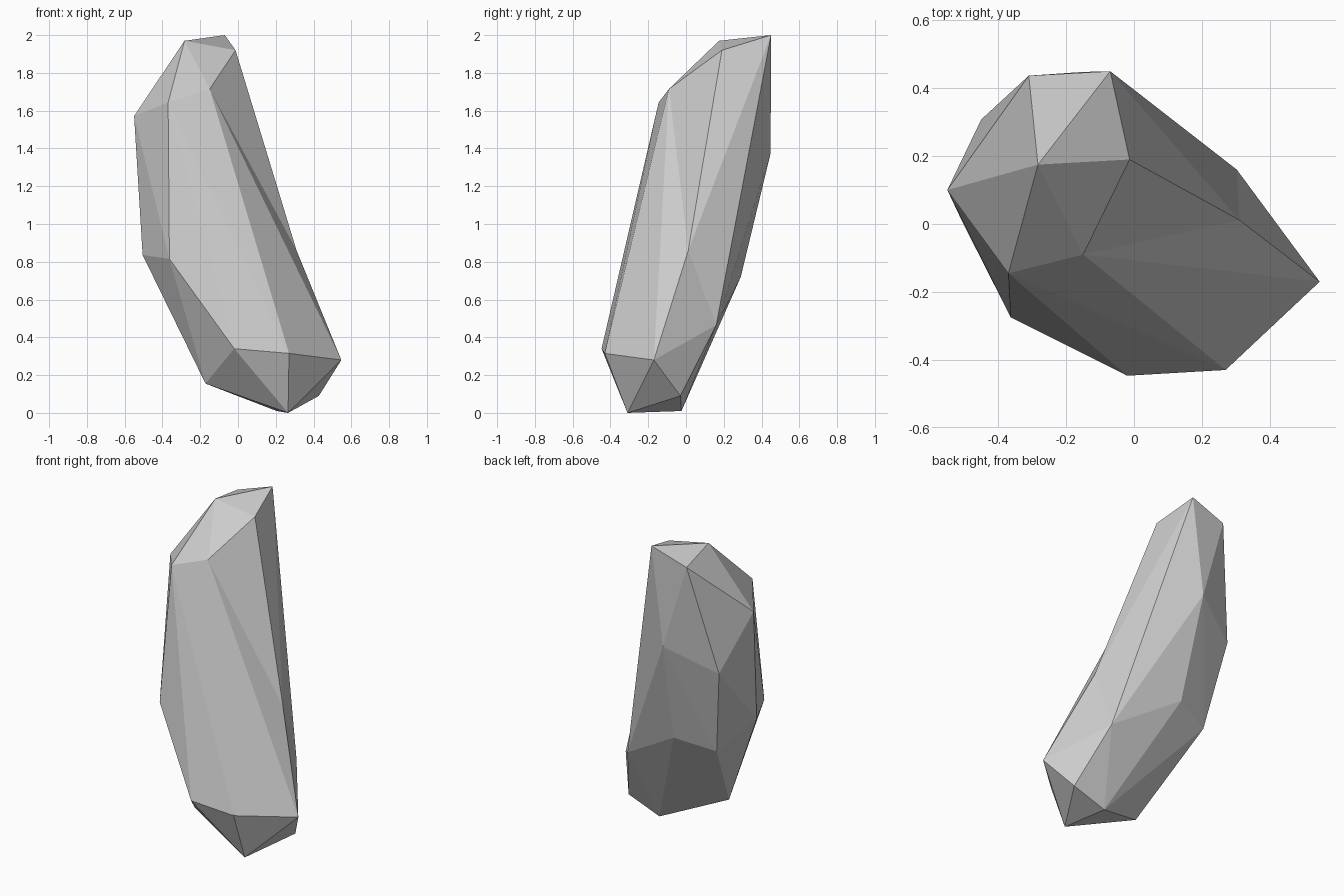
import bpy, bmesh

if "Cube" in bpy.data.objects:
    bpy.data.objects.remove(bpy.data.objects["Cube"])

# Corner points of the leaning boulder, from the crown down to the foot
crown = [(-.07, .45, 2.0), (-.283, .175, 1.97), (-.013, .19, 1.92), (-.31, .437, 1.92)]
shoulder = [(-.15, -.09, 1.715), (-.37, -.145, 1.643), (-.55, .10, 1.572)]
middle = [(-.15, .448, 1.375), (-.45, .308, 1.225), (-.505, .005, .836),
          (-.363, -.275, .815), (-.115, .29, .72), (-.358, .20, .663)]
base = [(.303, .16, .465), (-.02, -.447, .34), (.27, -.43, .315), (.547, -.17, .28)]
foot = [(-.172, -.19, .155), (.428, -.03, .09), (.205, -.024, .01), (.265, -.31, 0)]

# Wrap the points in a faceted skin
bm = bmesh.new()
top = [bm.verts.new(p) for p in crown]
side = [bm.verts.new(p) for p in shoulder]
mid = [bm.verts.new(p) for p in middle]
low = [bm.verts.new(p) for p in base]
for p in foot:
    bm.verts.new(p)
bmesh.ops.convex_hull(bm, input=bm.verts[:])

# Shallow dent on the right side: reopen that panel and fan it to an inset point
rim = {top[0], top[2], side[0], low[3], low[0]}
panel = [f for f in bm.faces if set(f.verts) <= rim]
if panel:
    bmesh.ops.delete(bm, geom=panel, context='FACES')
    edges = [e for e in bm.edges if e.is_boundary]
    dent = bm.verts.new((.31, .012, .86))
    for e in edges:
        bm.faces.new((e.verts[0], e.verts[1], dent))
bmesh.ops.delete(bm, geom=[v for v in bm.verts if not v.link_faces], context='VERTS')
bmesh.ops.recalc_face_normals(bm, faces=bm.faces[:])

mesh = bpy.data.meshes.new("boulder")
bm.to_mesh(mesh)
bm.free()
boulder = bpy.data.objects.new("boulder", mesh)
bpy.context.collection.objects.link(boulder)
